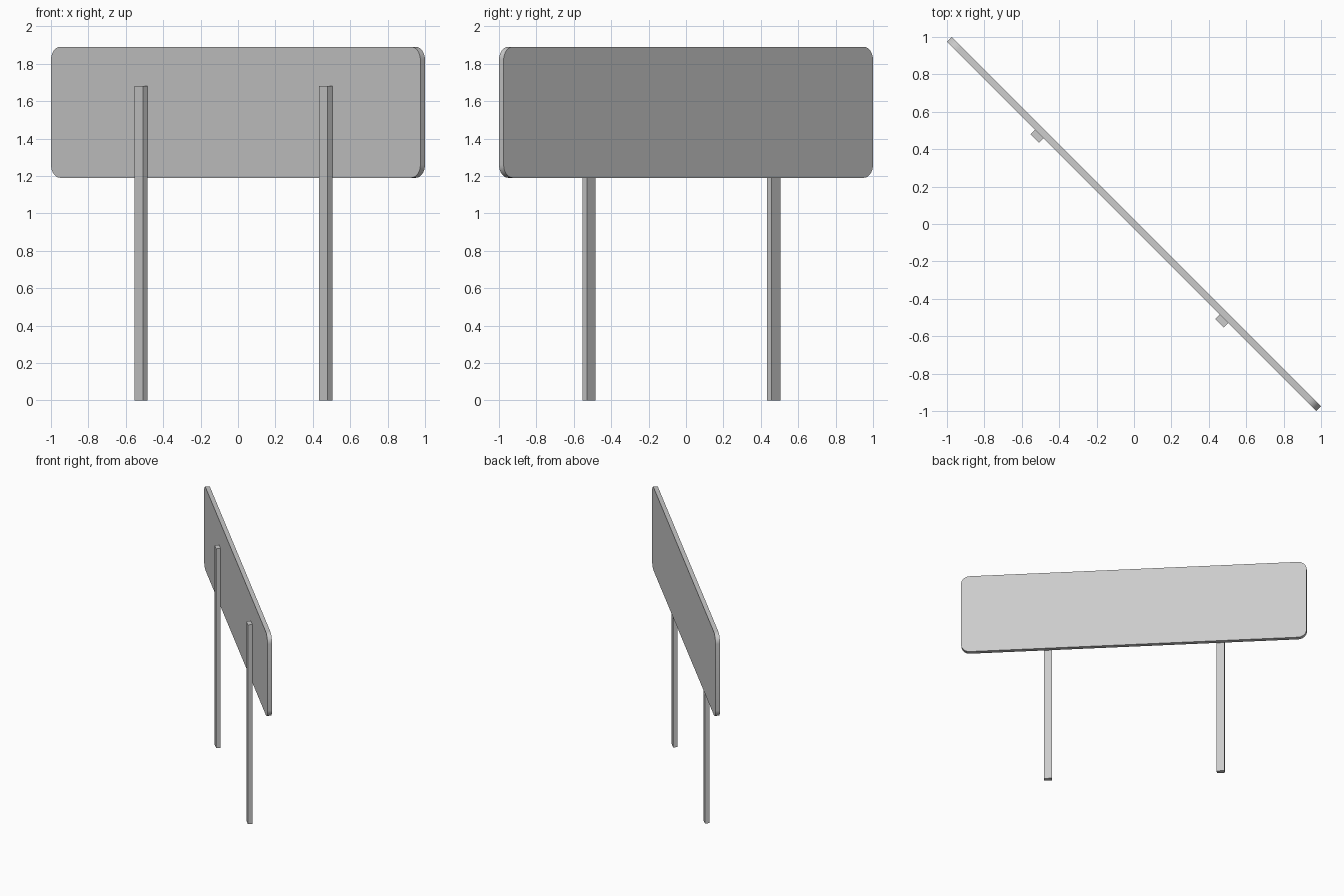
import bpy, bmesh, math
from mathutils import Matrix

if "Cube" in bpy.data.objects:
    bpy.data.objects.remove(bpy.data.objects["Cube"])

TURN = Matrix.Rotation(math.radians(-45), 4, 'Z')  # whole sign stands diagonally


def box(name, size, centre, corner_radius=0):
    bm = bmesh.new()
    bmesh.ops.create_cube(bm, size=1)
    bmesh.ops.scale(bm, vec=size, verts=bm.verts)
    bmesh.ops.translate(bm, vec=centre, verts=bm.verts)
    if corner_radius:
        # round the four edges that run through the thickness
        edges = [e for e in bm.edges
                 if abs(e.verts[0].co.y - e.verts[1].co.y) > 1e-4]
        bmesh.ops.bevel(bm, geom=edges, offset=corner_radius, segments=8,
                        profile=0.5, affect='EDGES')
    mesh = bpy.data.meshes.new(name)
    bm.to_mesh(mesh)
    bm.free()
    ob = bpy.data.objects.new(name, mesh)
    ob.matrix_world = TURN
    bpy.context.collection.objects.link(ob)
    return ob


# Sign panel with rounded corners
panel = box("sign_panel", (2.793, 0.035, 0.70), (0, 0, 1.54), 0.07)
bpy.context.view_layer.objects.active = panel
panel.select_set(True)
bpy.ops.object.shade_smooth_by_angle(angle=math.radians(30))

# Two posts fixed to the front of the panel
for side, x in (("left", -0.698), ("right", 0.698)):
    box(side + "_post", (0.065, 0.035, 1.68), (x, -0.035, 0.84))
